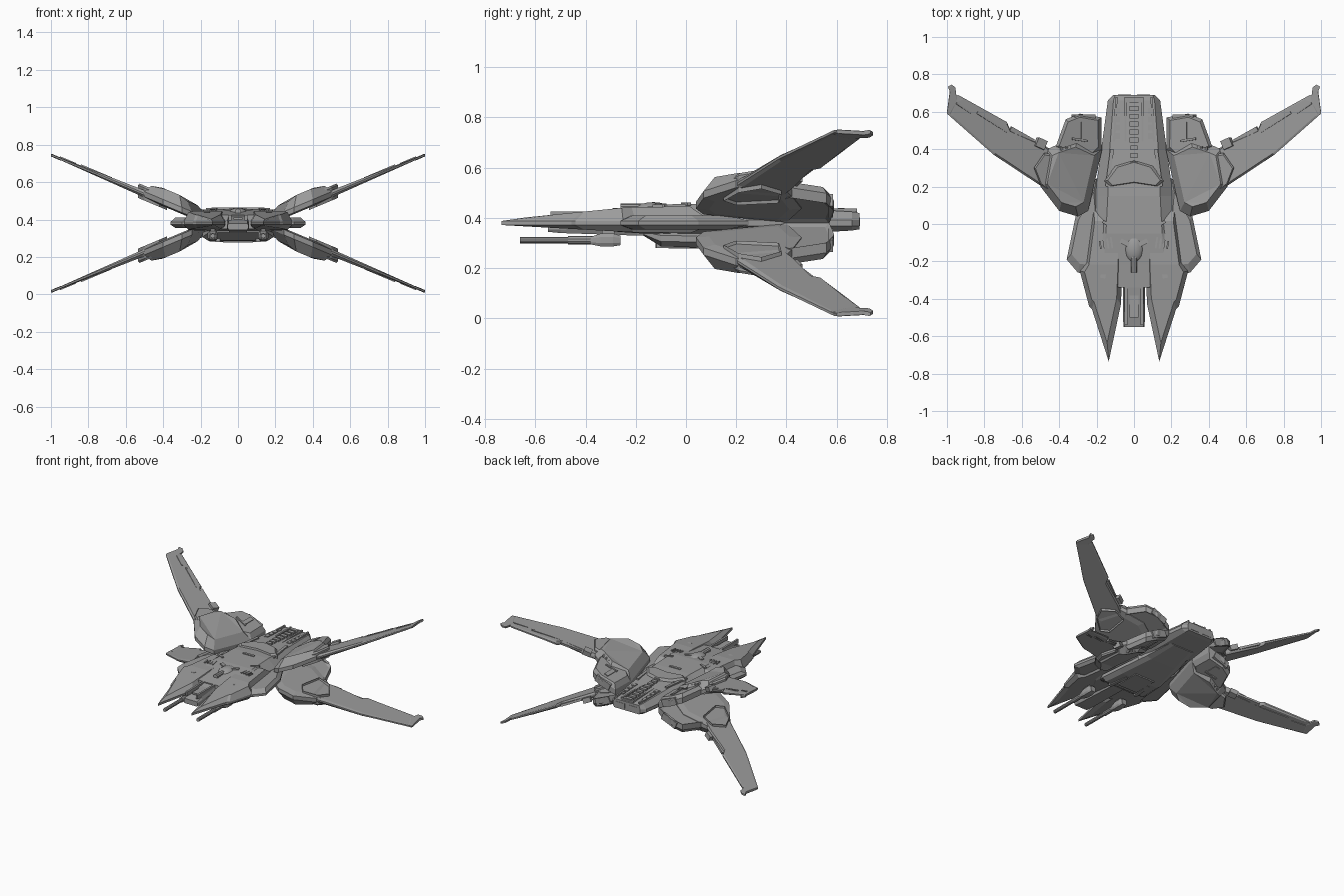
import bpy, bmesh, math
from mathutils import Matrix, Vector

MID = 0.38  # height of the symmetry plane
old = bpy.data.objects.get("Cube")
if old:
    bpy.data.objects.remove(old)

grey = bpy.data.materials.new("hull_grey")
grey.use_nodes = True
GREY = (0.33, 0.33, 0.33, 1)
grey.diffuse_color = GREY
grey.node_tree.nodes["Principled BSDF"].inputs["Base Color"].default_value = GREY


def finish(name, bm, mirror=""):
    """Turn a bmesh into an object, mirrored across the named axes."""
    bmesh.ops.recalc_face_normals(bm, faces=bm.faces)
    mesh = bpy.data.meshes.new(name)
    bm.to_mesh(mesh)
    bm.free()
    mesh.materials.append(grey)
    ob = bpy.data.objects.new(name, mesh)
    ob.location.z = MID
    bpy.context.collection.objects.link(ob)
    if mirror:
        mod = ob.modifiers.new("Mirror", "MIRROR")
        mod.use_axis = ["x" in mirror, False, "z" in mirror]
        mod.use_mirror_merge = False
    return ob


def skin(name, rings, mirror=""):
    """Bridge rings of points and cap both ends."""
    bm = bmesh.new()
    loops = [[bm.verts.new(p) for p in ring] for ring in rings]
    n = len(loops[0])
    for a, b in zip(loops, loops[1:]):
        for i in range(n):
            j = (i + 1) % n
            bm.faces.new((a[i], a[j], b[j], b[i]))
    caps = [bm.faces.new(loops[0]), bm.faces.new(loops[-1])]
    bmesh.ops.triangulate(bm, faces=caps)
    return finish(name, bm, mirror)


def slab(name, outline, top, bottom, rim=0.008, inset=0.2, base=lambda x: 0, mirror="x"):
    """Plate from a plan outline with bevelled upper and lower decks."""
    c = sum((Vector(p) for p in outline), Vector((0, 0))) / len(outline)

    def ring(height, shrink):
        pts = [Vector(p).lerp(c, shrink) for p in outline]
        return [(p.x, p.y, base(p.x) + (height(p.x, p.y) if callable(height) else height)) for p in pts]
    return skin(name, [ring(bottom, inset), ring(-rim, 0), ring(rim, 0), ring(top, inset)], mirror)


def loft(name, stations, rim=0.012, x=0, mirror=""):
    """Eight-sided sections along y: (y, rim width, deck width, top, bottom)."""
    rings = []
    for y, w, d, t, b in stations:
        mid = (t + b) / 2 if not b < -rim < rim < t else 0
        r = min(rim, (t - b) / 4)
        half = [(d, t), (w, mid + r), (w, mid - r), (d, b)]
        pts = half + [(-px, pz) for px, pz in reversed(half)]
        rings.append([(x + px, y, pz) for px, pz in pts])
    return skin(name, rings, mirror)


def box(name, centre, size, turn=0, pitch=0, mirror=""):
    bm = bmesh.new()
    m = (Matrix.Translation(centre) @ Matrix.Rotation(pitch, 4, "Y")
         @ Matrix.Rotation(turn, 4, "Z") @ Matrix.Diagonal((*size, 1)))
    bmesh.ops.create_cube(bm, size=1, matrix=m)
    return finish(name, bm, mirror)


def tube(name, x, z, y0, y1, r, sides=10, mirror="x"):
    bm = bmesh.new()
    m = Matrix.Translation((x, (y0 + y1) / 2, z)) @ Matrix.Rotation(math.pi / 2, 4, "X")
    bmesh.ops.create_cone(bm, cap_ends=True, segments=sides, radius1=r, radius2=r,
                          depth=y1 - y0, matrix=m)
    return finish(name, bm, mirror)


# Main fuselage
BODY = [(-.34, .17, .08, .045, -.03), (-.2, .26, .16, .06, -.04), (-.05, .24, .15, .075, -.05),
        (.15, .21, .14, .075, -.05), (.4, .175, .13, .06, -.045), (.66, .14, .11, .045, -.03),
        (.69, .11, .1, .04, -.025)]
loft("fuselage", BODY)


def deck(y):
    for a, b in zip(BODY, BODY[1:]):
        if y <= b[0]:
            return a[3] + (b[3] - a[3]) * (y - a[0]) / (b[0] - a[0])
    return BODY[-1][3]


# Split forward blades and side sponsons
blade = [(.07, -.43), (.135, -.735), (.225, -.455), (.24, -.44), (.29, -.25), (.26, -.2),
         (.22, .1), (.065, .1), (.06, -.2)]
slab("forward_blade", blade, lambda x, y: min(.065, .012 + .1 * (y + .74)),
     lambda x, y: max(-.04, -.008 - .055 * (y + .74)), inset=.22)
slab("side_sponson", [(.22, -.27), (.3, -.26), (.36, -.19), (.31, .05), (.2, .25), (.18, 0)],
     .03, -.025, inset=.25)

# Nose channel, side rails and cockpit
loft("nose", [(-.55, .055, .05, .0, -.035), (-.5, .06, .05, .012, -.04), (-.2, .06, .045, .06, -.05),
              (.0, .06, .045, .075, -.05)])
box("nose_rail", (.043, -.38, .03), (.014, .32, .03), mirror="x")
box("nose_hatch", (0, -.42, .025), (.05, .16, .012))
bm = bmesh.new()
bmesh.ops.create_uvsphere(bm, u_segments=20, v_segments=10, radius=1,
                          matrix=Matrix.Translation((0, -.13, .045)) @ Matrix.Diagonal((.055, .08, .038, 1)))
dome = finish("cockpit_dome", bm)
bpy.context.view_layer.objects.active = dome
dome.select_set(True)
bpy.ops.object.shade_smooth_by_angle()
tube("cockpit_barrel", 0, .06, -.26, -.17, .018, mirror="")
box("cockpit_brace", (.05, -.1, .065), (.05, .025, .025), .5, mirror="x")

# Belly keel and its lower panels
loft("belly_keel", [(-.17, .15, .12, -.03, -.05), (-.1, .19, .16, -.03, -.093), (.06, .18, .15, -.03, -.098),
                    (.3, .14, .1, -.03, -.075), (.5, .1, .07, -.02, -.045)])
box("belly_panel", (0, .02, -.096), (.16, .18, .012))
box("belly_fin", (.1, -.04, -.09), (.025, .16, .02), .1, mirror="x")

# Dorsal details
slab("dorsal_hatch", [(0, .34), (.1, .31), (.16, .23), (.13, .2), (0, .22), (-.13, .2), (-.16, .23), (-.1, .31)],
     .083, .04, rim=.068, inset=.12, mirror="")
box("dorsal_slot", (0, .125, .077), (.09, .018, .008))
for i in range(11):
    y = .24 + i * .042
    box("spine_rib", (0, y, deck(y) + .004), (.04 if y < .45 else .05, .026, .016))
for side in (.045, .1):
    box("spine_rail", (side, .56, deck(.56)), (.012, .24, .014), side - .045, mirror="x")
for i in range(4):
    y = .47 + i * .028 * 1.6
    box("deck_vent", (.09, y, deck(y)), (.028, .032, .012), mirror="x")
    box("gill", (.12 + i * .02, -.1 - i * .004, .066), (.009, .06 - i * .006, .014), -.15, mirror="x")
box("blade_vent", (.16, -.25, .052), (.028, .08, .014), .2, mirror="x")
box("deck_grip", (.14, 0, .075), (.06, .015, .012), .45, mirror="x")
box("flank_step", (.13, .3, .065), (.02, .2, .012), .13, mirror="x")
box("tail_bridge", (0, .665, .044), (.1, .03, .018))
box("tail_nozzle", (.05, .685, .005), (.07, .015, .035), mirror="x")

# Under-slung guns
tube("gun_barrel", .135, -.068, -.66, -.3, .013)
tube("gun_sleeve", .135, -.068, -.47, -.34, .017)
loft("gun_housing", [(-.38, .018, .014, -.055, -.085), (-.34, .027, .02, -.042, -.093),
                     (-.29, .027, .02, -.042, -.093), (-.26, .02, .014, -.05, -.088)], x=.135, mirror="x")
box("gun_mount", (.135, -.31, -.035), (.025, .05, .04), mirror="x")


# Four splayed wings, built once on a sloped plane
SLOPE = .42


def plane(x):
    return .155 + SLOPE * (x - .5)


def wing_slab(name, outline, top, bottom, **kw):
    return slab(name, outline, top, bottom, base=plane, mirror="xz", **kw)


def wing_box(name, x, y, lift, size, turn=0):
    return box(name, (x, y, plane(x) + lift), size, turn, -math.atan(SLOPE), "xz")


wing_slab("wing_root", [(.17, .4), (.245, .07), (.3, .04), (.4, .07), (.5, .2), (.465, .4), (.42, .42), (.3, .46)],
          lambda x, y: .06 + .015 * (.3 < x < .43), -.022, rim=.014, inset=.24)
wing_slab("engine_pod", [(.172, .4), (.175, .57), (.29, .59), (.365, .56), (.42, .41), (.3, .28)],
          .05, -.01, rim=.02, inset=.16)
wing_slab("wing_panel", [(.38, .36), (.4, .12), (.5, .205), (.75, .37), (1, .59), (.985, .67), (.94, .69),
                         (.68, .545), (.66, .5), (.48, .42)],
          lambda x, y: .006 + .03 * (1 - x), lambda x, y: -.005 - .025 * (1 - x), rim=.005, inset=.1)
wing_slab("wing_tip", [(.945, .65), (.955, .73), (.975, .745), (.995, .735), (.985, .71), (1, .6), (.985, .58)],
          .008, -.008, rim=.006, inset=.12)

# Wing details
wing_slab("root_armour", [(.38, .2), (.42, .15), (.5, .21), (.535, .3), (.48, .38), (.4, .37)],
          .046, .0, rim=.034, inset=.1)
wing_box("wing_pivot", .5, .43, .02, (.055, .05, .035), .4)
wing_box("trailing_flap", .6, .475, .008, (.15, .025, .016), .48)
wing_box("wing_strake", .76, .545, .01, (.2, .012, .014), .53)
wing_box("tip_strake", .91, .62, .008, (.1, .01, .01), .55)
wing_box("pod_slot", .29, .45, .052, (.09, .012, .012), .15)
wing_box("pod_grille", .27, .5, .05, (.03, .09, .012))
wing_box("pod_exhaust", .27, .575, .01, (.12, .02, .05))
for i in range(3):
    wing_box("root_vent", .34 + i * .025, .39, .058, (.012, .045, .014), .2)
